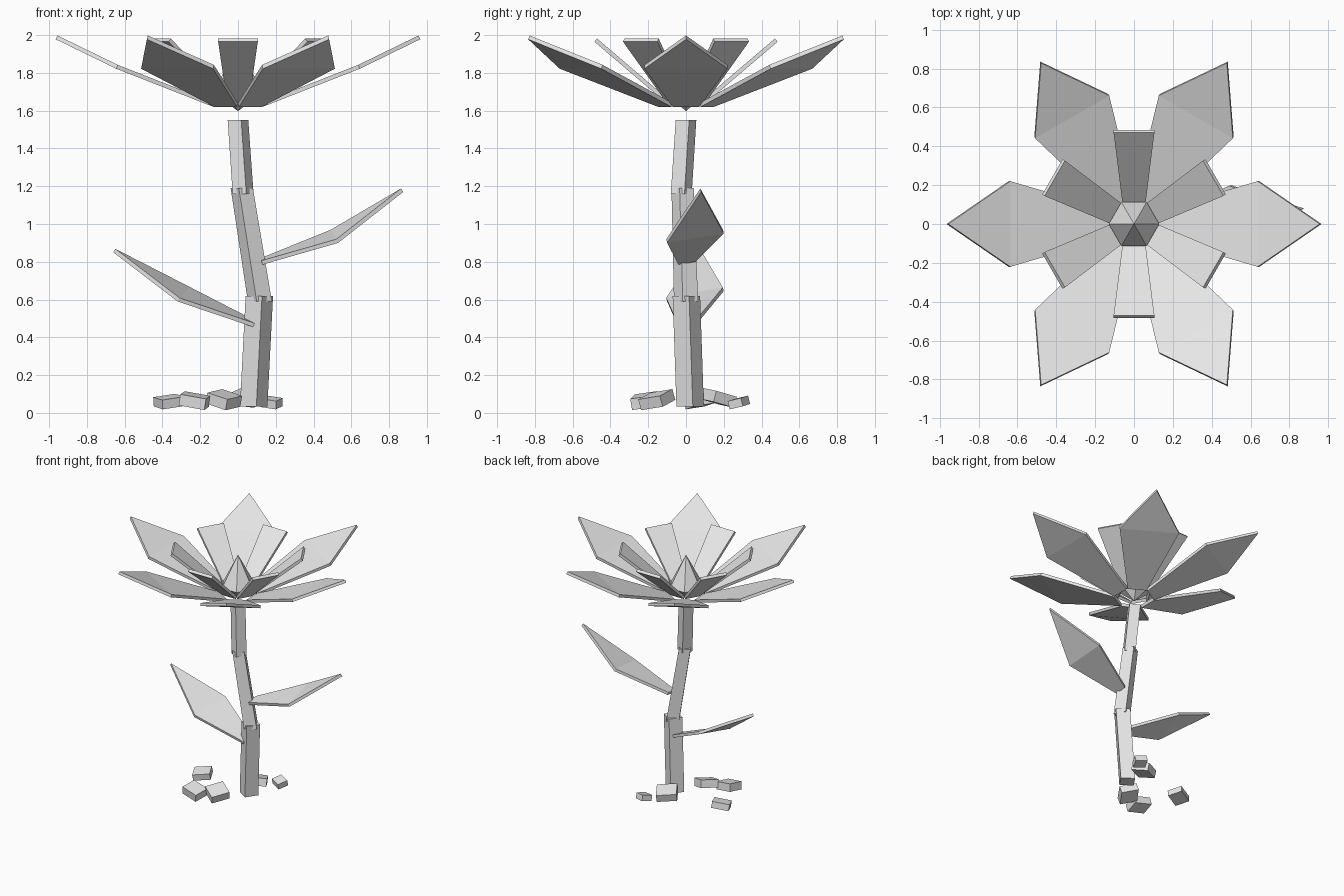
import bpy, bmesh, math
from mathutils import Vector, Matrix, Euler

if "Cube" in bpy.data.objects:
    bpy.data.objects.remove(bpy.data.objects["Cube"])

grey = bpy.data.materials.new("plain_grey")
grey.diffuse_color = (0.8, 0.8, 0.8, 1)
grey.use_nodes = True
grey.node_tree.nodes["Principled BSDF"].inputs["Base Color"].default_value = grey.diffuse_color


def make(name, verts, faces, thick=0):
    me = bpy.data.meshes.new(name)
    me.from_pydata([tuple(v) for v in verts], [], faces)
    me.materials.append(grey)
    ob = bpy.data.objects.new(name, me)
    bpy.context.collection.objects.link(ob)
    if thick:
        m = ob.modifiers.new("thickness", 'SOLIDIFY')
        m.thickness = thick
        m.offset = 1
    return ob


def around(pts, angle):
    rot = Matrix.Rotation(math.radians(angle), 3, 'Z')
    return [rot @ Vector(p) for p in pts]


# Blade outline order: base right, corner right, tip, corner left, base left
BLADE = [(0, 1, 3, 4), (1, 2, 3)]

# Six outer and six inner petals around the flower
outer = [(0.13, -0.07, 1.62), (0.645, -0.22, 1.822), (0.965, 0, 1.978),
         (0.645, 0.22, 1.822), (0.13, 0.07, 1.62)]
inner = [(0.11, -0.058, 1.645), (0.485, -0.105, 1.965),
         (0.485, 0.105, 1.965), (0.11, 0.058, 1.645)]
for i in range(6):
    make(f"outer_petal_{i + 1}", around(outer, 60 * i), BLADE, 0.022)
    make(f"inner_petal_{i + 1}", around(inner, 60 * i + 30), [(0, 1, 2, 3)], 0.022)

# Pointed flower centre, a six-sided double cone
ring = [(0.13 * math.cos(math.radians(60 * i)), 0.13 * math.sin(math.radians(60 * i)), 1.70)
        for i in range(6)]
tris = [(i, (i + 1) % 6, 6) for i in range(6)] + [((i + 1) % 6, i, 7) for i in range(6)]
make("flower_centre", ring + [(0, 0, 1.945), (0, 0, 1.597)], tris)


# Crooked stem from three square posts
def post(name, low, high, r0, r1, turn):
    verts = []
    for c, r in ((low, r0), (high, r1)):
        for k in range(4):
            a = math.radians(turn + 90 * k)
            verts.append((c[0] + r * math.cos(a), c[1] + r * math.sin(a), c[2]))
    sides = [(k, (k + 1) % 4, (k + 1) % 4 + 4, k + 4) for k in range(4)]
    make(name, verts, sides + [(3, 2, 1, 0), (4, 5, 6, 7)])


post("lower_stem", (0.083, 0.022, 0.035), (0.113, 0.002, 0.62), 0.074, 0.074, -79)
post("middle_stem", (0.116, 0.0, 0.59), (0.020, -0.018, 1.19), 0.066, 0.061, -105)
post("upper_stem", (0.027, -0.025, 1.16), (0.0, 0.0, 1.55), 0.058, 0.057, -73)

# Two stem leaves
make("right_leaf", [(0.13, -0.04, 0.785), (0.53, -0.1, 0.90), (0.875, 0.08, 1.17),
                    (0.50, 0.2, 0.95), (0.13, 0.05, 0.80)], BLADE, 0.022)
make("left_leaf", [(0.07, 0.06, 0.475), (-0.26, 0.2, 0.645), (-0.66, 0.08, 0.85),
                   (-0.32, -0.1, 0.59), (0.08, -0.04, 0.455)], BLADE, 0.022)

# Tilted stones at the foot: centre, size, rotation in degrees
stones = [
    ((-0.365, 0.07, 0.06), (0.13, 0.11, 0.05), (8, -8, 25)),
    ((-0.23, -0.22, 0.065), (0.14, 0.12, 0.06), (8, 10, -10)),
    ((-0.075, -0.155, 0.07), (0.13, 0.14, 0.06), (8, 16, -32)),
    ((0.05, 0.17, 0.08), (0.15, 0.13, 0.06), (-14, 6, 30)),
    ((0.178, 0.28, 0.055), (0.09, 0.08, 0.045), (12, 8, -25)),
]
for i, (loc, size, rot) in enumerate(stones):
    bm = bmesh.new()
    m = (Matrix.Translation(loc) @ Euler([math.radians(a) for a in rot]).to_matrix().to_4x4()
         @ Matrix.Diagonal((*size, 1)))
    bmesh.ops.create_cube(bm, size=1, matrix=m)
    ob = make(f"stone_{i + 1}", [], [])
    bm.to_mesh(ob.data)
    bm.free()
